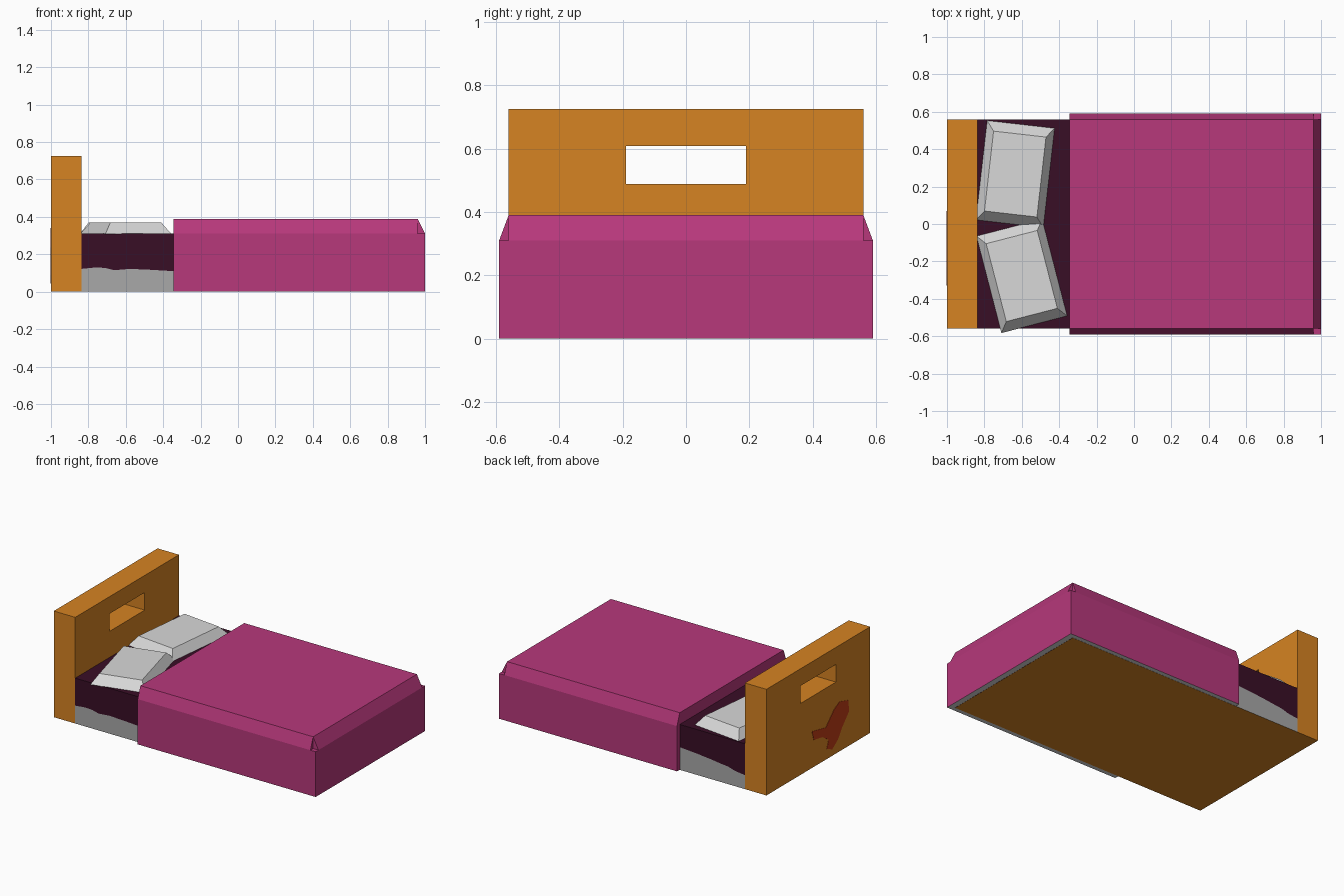
import bpy, bmesh, math
from mathutils import Matrix

if "Cube" in bpy.data.objects:
    bpy.data.objects.remove(bpy.data.objects["Cube"])


def material(name, rgb):
    lin = [(c / 255 / 12.92) if c < 11 else ((c / 255 + 0.055) / 1.055) ** 2.4 for c in rgb]
    m = bpy.data.materials.new(name)
    m.diffuse_color = (*lin, 1)
    m.use_nodes = True
    m.node_tree.nodes["Principled BSDF"].inputs["Base Color"].default_value = m.diffuse_color
    return m


WOOD = material("orange wood", (214, 131, 34))
PINK = material("pink blanket", (183, 56, 123))
PLUM = material("dark plum", (57, 14, 38))
GREY = material("grey sheet", (168, 168, 168))
PALE = material("pale pillow", (217, 217, 217))
RUST = material("rust stain", (194, 60, 22))


def build(name, faces, mats):
    """Object from (corner points, material index) faces, welded together."""
    bm = bmesh.new()
    for points, index in faces:
        bm.faces.new([bm.verts.new(p) for p in points]).material_index = index
    bmesh.ops.remove_doubles(bm, verts=bm.verts, dist=1e-5)
    bmesh.ops.recalc_face_normals(bm, faces=bm.faces)
    me = bpy.data.meshes.new(name)
    bm.to_mesh(me)
    bm.free()
    for m in mats:
        me.materials.append(m)
    ob = bpy.data.objects.new(name, me)
    bpy.context.collection.objects.link(ob)
    return ob


# Headboard with a rectangular hand hole
X0, X1 = -1.0, -0.838
outer = [(-.56, 0), (.56, 0), (.56, .725), (-.56, .725)]
inner = [(-.19, .488), (.19, .488), (.19, .608), (-.19, .608)]
faces = []
for i in range(4):
    j = (i + 1) % 4
    for x in (X0, X1):
        faces.append(([(x, *p) for p in (outer[i], outer[j], inner[j], inner[i])], 0))
    for ring in (outer, inner):
        a, b = ring[i], ring[j]
        faces.append(([(X0, *a), (X0, *b), (X1, *b), (X1, *a)], 0))
build("headboard", faces, [WOOD])

# Stain: thin plate on the back of the headboard
blot = [(.07, .25), (-.08, .22), (-.17, .31), (-.23, .34), (-.32, .315), (-.33, .237),
        (-.256, .157), (-.21, .09), (-.147, .045), (-.09, .07), (-.11, .125), (-.04, .17), (.05, .185)]
xa, xb = -1.002, -0.999
faces = [([(x, *p) for p in blot], 0) for x in (xa, xb)]
for a, b in zip(blot, blot[1:] + blot[:1]):
    faces.append(([(xa, *a), (xa, *b), (xb, *b), (xb, *a)], 0))
build("back_stain", faces, [RUST])

# Mattress: lofted sections, with a wavy line between grey and plum on the sides
# (x, line height on front, line height on back)
stations = [(-.838, .122, .095), (-.76, .13, .105), (-.71, .127, .12), (-.66, .115, .125),
            (-.58, .122, .135), (-.48, .118, .145), (-.345, .11, .155), (.96, .11, .12)]
rings = [[(x, -.56, 0), (x, -.56, f), (x, -.56, .31), (x, .56, .31), (x, .56, b), (x, .56, 0)]
         for x, f, b in stations]
side_mats = [1, 0, 0, 0, 1, 2]
faces = [(rings[0], 0), (rings[-1], 0)]
for r, q in zip(rings, rings[1:]):
    for k in range(6):
        n = (k + 1) % 6
        faces.append(([r[k], r[n], q[n], q[k]], side_mats[k]))
build("mattress", faces, [PLUM, GREY, WOOD])

# Blanket: straight skirt, sloped shoulders and notched foot corners
B, F, E = -.345, .96, 1.0
Z0, ZS, ZT = .001, .31, .39
faces = []
for s in (-1, 1):
    o, i = .59 * s, .56 * s
    faces += [
        ([(B, o, Z0), (E, o, Z0), (E, o, ZS), (F, o, ZS), (B, o, ZS)], 0),      # side wall
        ([(B, o, ZS), (F, o, ZS), (F, i, ZT), (B, i, ZT)], 0),                  # side slope
        ([(F, o, ZS), (F, i, ZS), (F, i, ZT)], 0),                              # notch
        ([(F, i, ZS), (E, i, ZS), (F, i, ZT)], 0),
        ([(F, o, ZS), (E, o, ZS), (E, i, ZS), (F, i, ZS)], 0),
    ]
o, i = .59, .56
faces += [
    ([(B, -i, ZT), (F, -i, ZT), (F, i, ZT), (B, i, ZT)], 0),                    # top
    ([(F, -i, ZT), (E, -i, ZS), (E, i, ZS), (F, i, ZT)], 0),                    # foot slope
    ([(E, -o, Z0), (E, o, Z0), (E, o, ZS), (E, i, ZS), (E, -i, ZS), (E, -o, ZS)], 0),
    ([(B, -o, Z0), (B, -o, ZS), (B, -i, ZT), (B, i, ZT), (B, o, ZS), (B, o, Z0)], 0),
    ([(B, -o, Z0), (E, -o, Z0), (E, o, Z0), (B, o, Z0)], 1),                    # underside
]
build("blanket", faces, [PINK, PALE])


# Pillows: low tapered blocks, turned a little
def pillow(name, x, y, angle):
    def ring(w, d, z):
        return [(sx * w, sy * d, z) for sx, sy in ((-1, -1), (1, -1), (1, 1), (-1, 1))]
    low, top = ring(.182, .268, .309), ring(.141, .215, .369)
    faces = [(low, 0), (top, 0)]
    for k in range(4):
        n = (k + 1) % 4
        faces.append(([low[k], low[n], top[n], top[k]], 0))
    ob = build(name, faces, [PALE])
    ob.data.transform(Matrix.Translation((x, y, 0)) @ Matrix.Rotation(math.radians(angle), 4, 'Z'))


pillow("back_pillow", -.635, .267, -6.5)
pillow("front_pillow", -.60, -.278, 14.5)
